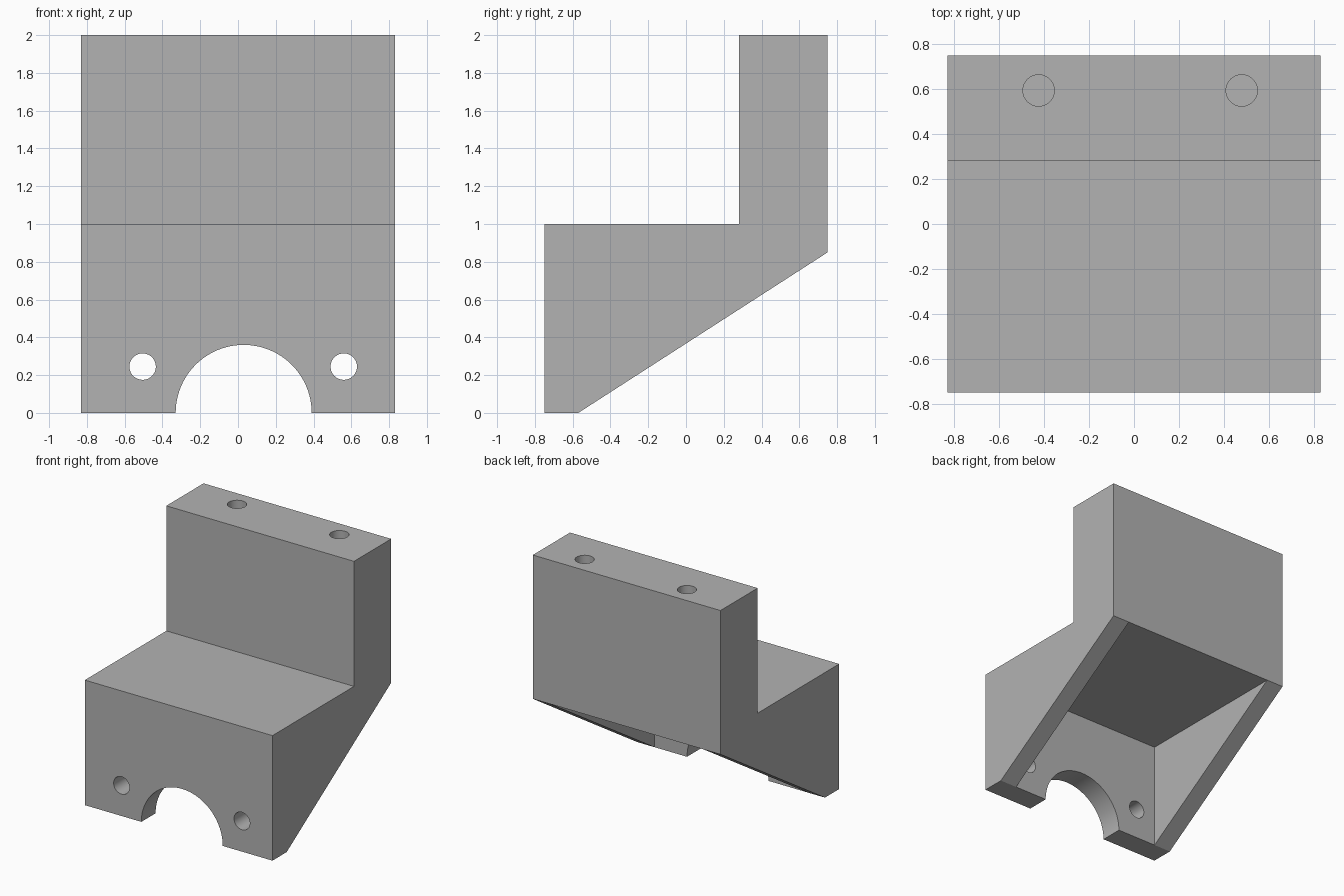
import bpy
import bmesh
import math
from mathutils import Matrix, Vector

cube = bpy.data.objects.get("Cube")
if cube:
    bpy.data.objects.remove(cube, do_unlink=True)

HALF_W, HALF_D, HEIGHT = 0.83, 0.75, 2.0
WALL = 0.15
SHELF, CEILING = 1.0, 0.85
LIP_BACK, POST_FRONT = -0.57, 0.28

grey = bpy.data.materials.new("plain grey")
grey.use_nodes = True
colour = (0.45, 0.45, 0.45, 1)
grey.diffuse_color = colour
grey.node_tree.nodes["Principled BSDF"].inputs["Base Color"].default_value = colour


def finish(name, bm):
    bmesh.ops.recalc_face_normals(bm, faces=bm.faces)
    mesh = bpy.data.meshes.new(name)
    bm.to_mesh(mesh)
    bm.free()
    mesh.materials.append(grey)
    obj = bpy.data.objects.new(name, mesh)
    bpy.context.collection.objects.link(obj)
    return obj


def prism(name, profile, half_width):
    """Extrude a (y, z) profile symmetrically along x."""
    bm = bmesh.new()
    face = bm.faces.new([bm.verts.new((-half_width, y, z)) for y, z in profile])
    moved = bmesh.ops.extrude_face_region(bm, geom=[face])["geom"]
    bmesh.ops.translate(bm, vec=(2 * half_width, 0, 0),
                        verts=[v for v in moved if isinstance(v, bmesh.types.BMVert)])
    return finish(name, bm)


def drill(name, centre, radius, length, along_y=False, sides=48):
    bm = bmesh.new()
    turn = Matrix.Rotation(math.pi / 2 if along_y else 0, 4, "X")
    bmesh.ops.create_cone(bm, cap_ends=True, segments=sides, radius1=radius,
                          radius2=radius, depth=length,
                          matrix=Matrix.Translation(Vector(centre)) @ turn)
    return finish(name, bm)


# Stepped body with a sloping underside
body = prism("bracket_body", [
    (-HALF_D, 0), (LIP_BACK, 0), (HALF_D, CEILING), (HALF_D, HEIGHT),
    (POST_FRONT, HEIGHT), (POST_FRONT, SHELF), (-HALF_D, SHELF)], HALF_W)

# Hollow beneath the shelf, leaving front and side walls
cutters = [prism("pocket_cutter", [
    (LIP_BACK, -0.2), (1, -0.2), (1, CEILING), (LIP_BACK, CEILING)],
    HALF_W - WALL)]

# Shaft arch and bolt holes through the front wall
front_y = (LIP_BACK - HALF_D) / 2
cutters.append(drill("arch_cutter", (0.03, front_y, 0), 0.36, 0.6, True, 96))
for x in (-0.505, 0.56):
    cutters.append(drill("front_hole_cutter", (x, front_y, 0.245), 0.07, 0.4, True))

# Blind screw holes in the top of the post
for x in (-0.425, 0.48):
    cutters.append(drill("top_hole_cutter", (x, 0.595, HEIGHT), 0.07, 1.0))

bpy.ops.object.select_all(action="DESELECT")
bpy.context.view_layer.objects.active = body
body.select_set(True)
for cutter in cutters:
    cutter.hide_render = True
    cut = body.modifiers.new(cutter.name, "BOOLEAN")
    cut.operation = "DIFFERENCE"
    cut.solver = "EXACT"
    cut.object = cutter
    bpy.ops.object.modifier_apply(modifier=cut.name)
    bpy.data.objects.remove(cutter, do_unlink=True)

bpy.ops.object.shade_smooth_by_angle(angle=math.radians(30))
